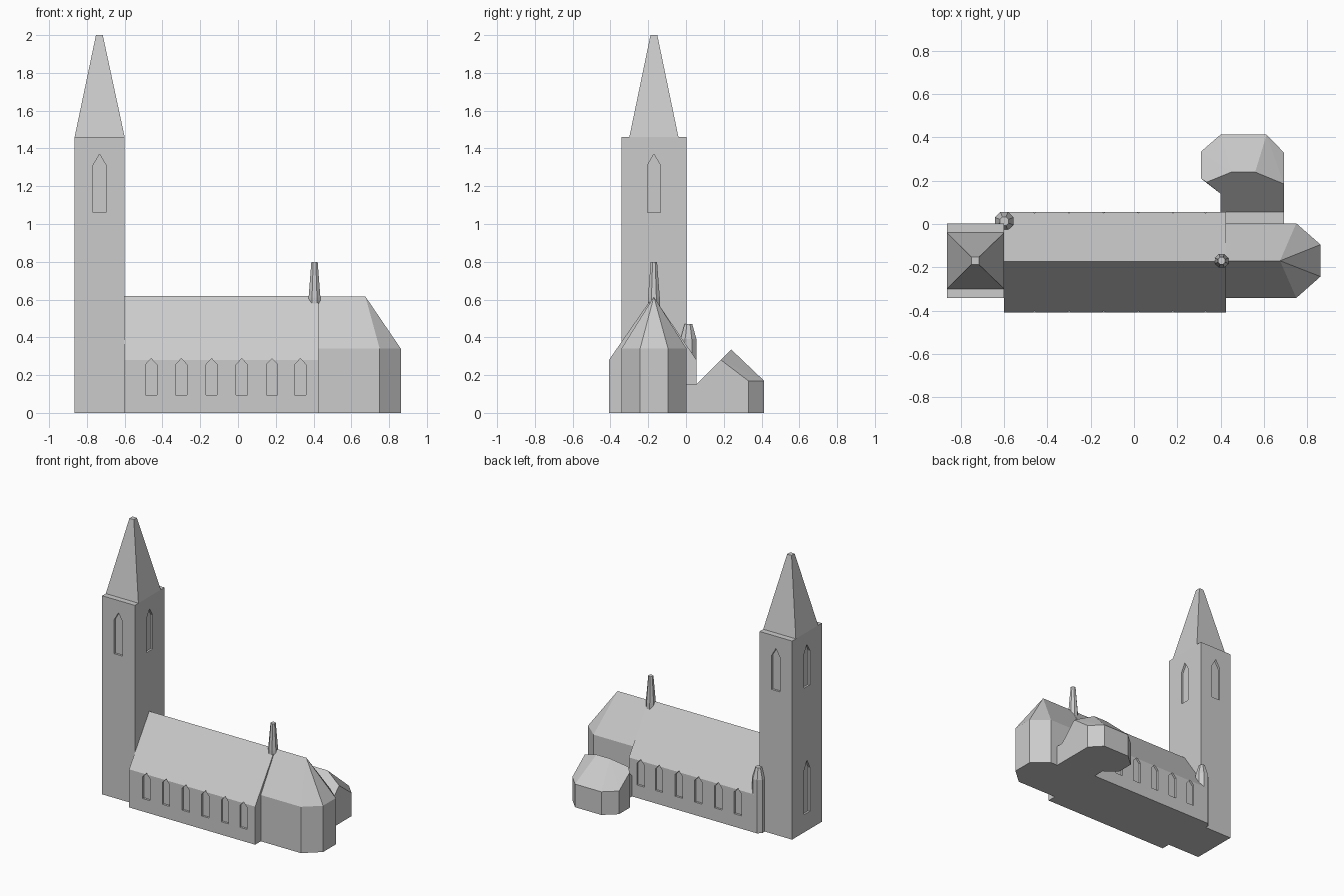
import bpy, bmesh, math
from mathutils import Vector

if "Cube" in bpy.data.objects:
    bpy.data.objects.remove(bpy.data.objects["Cube"])

stone = bpy.data.materials.new("grey_stone")
stone.diffuse_color = (0.6, 0.6, 0.6, 1)
stone.use_nodes = True
stone.node_tree.nodes["Principled BSDF"].inputs["Base Color"].default_value = stone.diffuse_color


def hull(name, pts):
    """Solid wrapped around a set of corner points."""
    bm = bmesh.new()
    for p in pts:
        bm.verts.new(p)
    res = bmesh.ops.convex_hull(bm, input=bm.verts[:])
    loose = [v for v in bm.verts if not v.link_faces]
    bmesh.ops.delete(bm, geom=loose, context='VERTS')
    bmesh.ops.dissolve_limit(bm, angle_limit=0.01, verts=bm.verts[:], edges=bm.edges[:])
    bmesh.ops.recalc_face_normals(bm, faces=bm.faces[:])
    me = bpy.data.meshes.new(name)
    bm.to_mesh(me)
    bm.free()
    me.materials.append(stone)
    ob = bpy.data.objects.new(name, me)
    bpy.context.collection.objects.link(ob)
    return ob


def rect(x0, x1, y0, y1, z):
    return [(x, y, z) for x in (x0, x1) for y in (y0, y1)]


def along_x(x0, x1, profile):
    return [(x, y, z) for x in (x0, x1) for y, z in profile]


def ring(x, y, z, r, n=8):
    return [(x + r * math.cos((i + .5) * math.tau / n),
             y + r * math.sin((i + .5) * math.tau / n), z) for i in range(n)]


def cut_window(target, x, y, nx, ny, z0, z1, z2, w=0.07, depth=0.015):
    """Recess a pointed window at wall point (x, y) with outward normal (nx, ny)."""
    pts = []
    for d in (-depth, 0.03):
        for s, z in ((-w/2, z0), (w/2, z0), (w/2, z1), (-w/2, z1), (0, z2)):
            pts.append((x + nx * d - ny * s, y + ny * d + nx * s, z))
    cutter = hull("window_cutter", pts)
    cutter.hide_render = True
    mod = target.modifiers.new("window", 'BOOLEAN')
    mod.operation = 'DIFFERENCE'
    mod.solver = 'EXACT'
    mod.object = cutter
    bpy.context.view_layer.objects.active = target
    bpy.ops.object.modifier_apply(modifier=mod.name)
    bpy.data.objects.remove(cutter)


# Tower with belfry windows on all sides and a tall west opening
tower = hull("tower", rect(-.865, -.60, -.342, .003, 0) + rect(-.865, -.60, -.342, .003, 1.46))
cx, cy = -.733, -.17
for x, y, nx, ny in ((cx, -.342, 0, -1), (cx, .003, 0, 1), (-.60, cy, 1, 0), (-.865, cy, -1, 0)):
    cut_window(tower, x, y, nx, ny, 1.06, 1.31, 1.37)
cut_window(tower, -.865, cy, -1, 0, .13, .45, .52)

# Spire
hull("spire", rect(-.865, -.60, -.30, -.04, 1.46) + rect(-.752, -.716, -.188, -.152, 2.0))

# Nave with six windows on each side
nave = hull("nave", along_x(-.60, .425, [(-.408, 0), (.056, 0), (.056, .28), (-.174, .618), (-.408, .28)]))
for x in (-.46, -.30, -.14, .02, .18, .33):
    for y, ny in ((-.408, -1), (.056, 1)):
        cut_window(nave, x, y, 0, ny, .095, .255, .288, w=.06)

# Choir with three-sided apse
plan = [(.40, -.342), (.75, -.342), (.862, -.243), (.862, -.095), (.75, .003), (.40, .003)]
hull("choir", [(x, y, z) for x, y in plan for z in (0, .34)] + [(.40, -.17, .615), (.675, -.17, .615)])

# Ridge turret and stair turret
hull("ridge_turret", ring(.405, -.17, .56, .034) + ring(.405, -.17, .61, .034) + ring(.405, -.17, .80, .018))
hull("stair_turret", ring(-.60, .013, 0, .046) + ring(-.60, .013, .39, .046) + ring(-.60, .013, .47, .022))

# Sacristy: eight-sided room with hipped roof, plus its link to the choir
room = [(.31, .21, .26), (.40, .14, .235), (.693, .14, .235), (.693, .33, .17),
        (.613, .413, .17), (.40, .413, .17), (.31, .335, .17)]
ridge = [(.335, .193, .288), (.693, .185, .28), (.45, .24, .335), (.56, .24, .335)]
hull("sacristy", room + [(x, y, 0) for x, y, z in room] + ridge)
hull("sacristy_link", along_x(.40, .693, [(-.02, 0), (.145, 0), (.145, .24), (.055, .15), (-.02, .15)][:2]
                              + [(.055, .15), (-.02, .15)]))
hull("sacristy_link_roof", along_x(.40, .693, [(.055, 0), (.145, 0), (.055, .15), (.145, .24)]))
